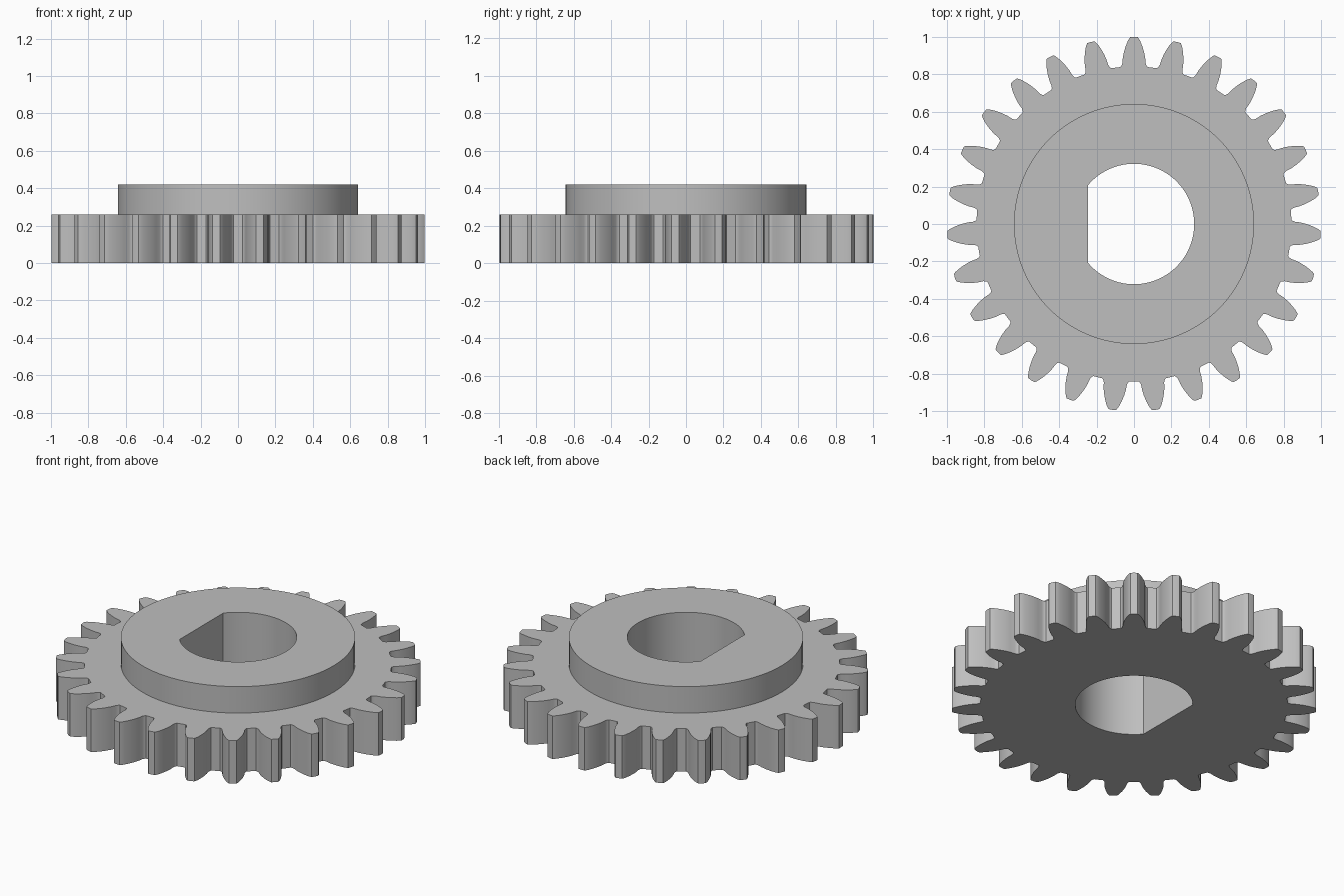
import bpy, bmesh, math

default = bpy.data.objects.get("Cube")
if default:
    bpy.data.objects.remove(default, do_unlink=True)

TEETH = 27
GEAR_TOP, HUB_TOP = 0.26, 0.42
HUB_R, BORE_R, FLAT_X = 0.642, 0.322, -0.245

# Half of one tooth: radius and half width, from root to tip
FLANK = [(0.842, 0.073), (0.848, 0.067), (0.862, 0.062), (0.89, 0.060),
         (0.92, 0.054), (0.95, 0.045), (0.975, 0.035), (0.99, 0.027), (0.999, 0.020)]


def polar(r, a):
    return r * math.cos(a), r * math.sin(a)


def gear_outline():
    tooth = [(r, -w / r) for r, w in FLANK] + [(1.0, 0.0)]
    tooth += [(r, w / r) for r, w in reversed(FLANK)]
    pts = []
    for i in range(TEETH):
        centre = math.pi / 2 + i * math.tau / TEETH
        pts += [polar(r, centre + a) for r, a in tooth]
    return pts


def hub_outline(n=96):
    return [polar(HUB_R, i * math.tau / n) for i in range(n)]


def bore_outline(n=64):
    # Round hole closed by one flat chord on the -x side
    end = math.acos(FLAT_X / BORE_R)
    return [polar(BORE_R, -end + 2 * end * i / n) for i in range(n + 1)]


bm = bmesh.new()


def loop(points, z):
    verts = [bm.verts.new((x, y, z)) for x, y in points]
    edges = [bm.edges.new((v, verts[i - 1])) for i, v in enumerate(verts)]
    return verts, edges


def wall(low, high):
    a, b = low[0], high[0]
    for i in range(len(a)):
        bm.faces.new((a[i - 1], a[i], b[i], b[i - 1]))


def ring_face(outer, inner):
    bmesh.ops.triangle_fill(bm, use_beauty=True, edges=outer[1] + inner[1])


# Outlines at each level
gear_low, gear_high = loop(gear_outline(), 0), loop(gear_outline(), GEAR_TOP)
hub_low, hub_high = loop(hub_outline(), GEAR_TOP), loop(hub_outline(), HUB_TOP)
bore_low, bore_high = loop(bore_outline(), 0), loop(bore_outline(), HUB_TOP)

# Flat faces, then upright walls, as one closed solid
ring_face(gear_low, bore_low)
ring_face(gear_high, hub_low)
ring_face(hub_high, bore_high)
wall(gear_low, gear_high)
wall(hub_low, hub_high)
wall(bore_low, bore_high)
bmesh.ops.recalc_face_normals(bm, faces=bm.faces[:])

mesh = bpy.data.meshes.new("gear_with_hub")
bm.to_mesh(mesh)
bm.free()
gear = bpy.data.objects.new("gear_with_hub", mesh)
bpy.context.collection.objects.link(gear)

# Plain grey material
grey = bpy.data.materials.new("plain_grey")
grey.use_nodes = True
colour = (0.52, 0.52, 0.52, 1)
grey.diffuse_color = colour
for node in grey.node_tree.nodes:
    if node.type == 'BSDF_PRINCIPLED':
        node.inputs["Base Color"].default_value = colour
mesh.materials.append(grey)

# Smooth curved walls, sharp rims
bpy.ops.object.select_all(action='DESELECT')
gear.select_set(True)
bpy.context.view_layer.objects.active = gear
bpy.ops.object.shade_smooth_by_angle(angle=math.radians(30))
